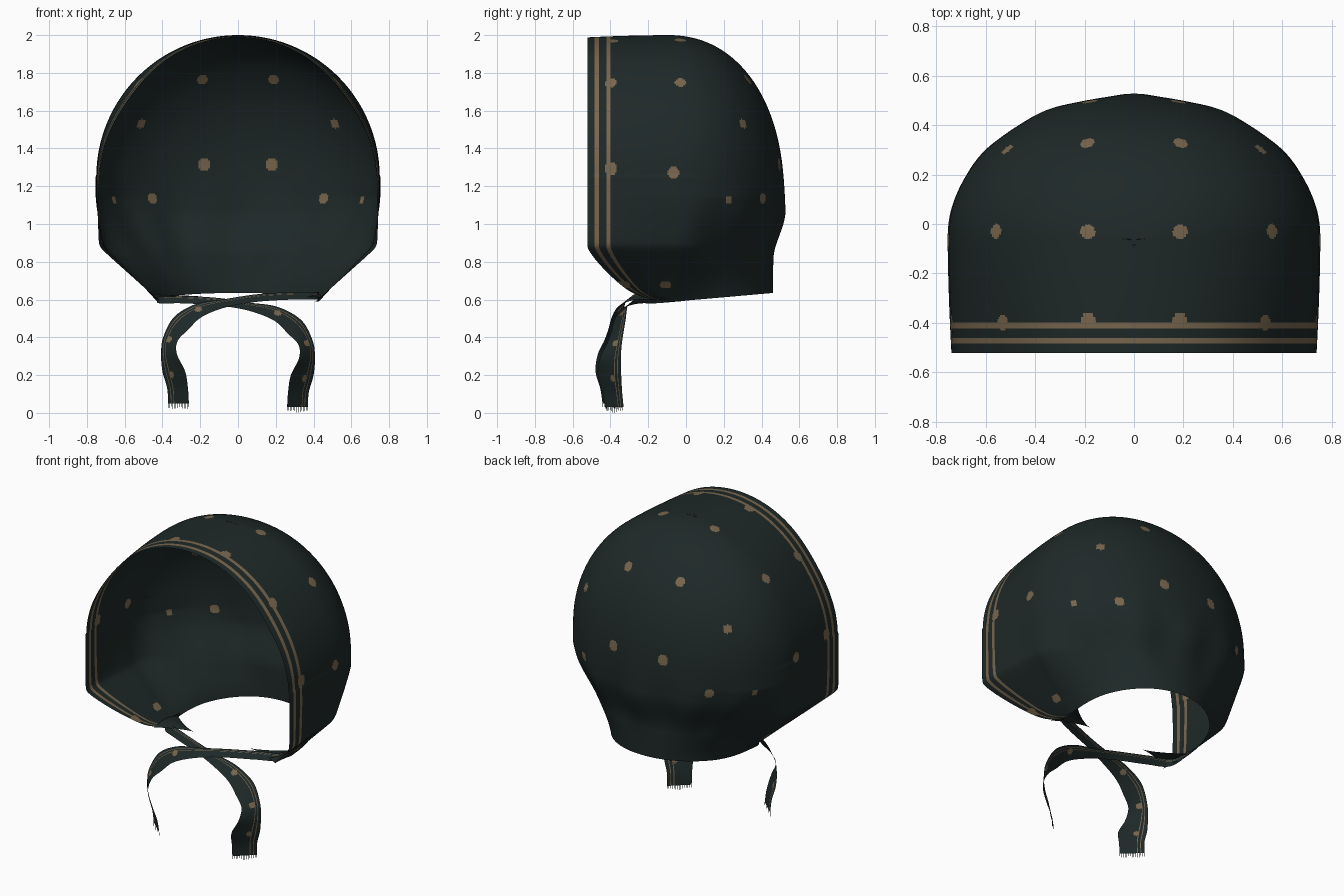
import bpy, math, random
from mathutils import Vector

if "Cube" in bpy.data.objects:
    bpy.data.objects.remove(bpy.data.objects["Cube"])

random.seed(4)


def material(name, rgb):
    m = bpy.data.materials.new(name)
    m.diffuse_color = (*rgb, 1)
    m.use_nodes = True
    m.node_tree.nodes["Principled BSDF"].inputs["Base Color"].default_value = m.diffuse_color
    return m


CLOTH = material("dark_green_cloth", (0.0132, 0.0215, 0.0212))
GOLD = material("dull_gold_print", (0.19, 0.135, 0.077))


def make_object(name, verts, faces, marks):
    me = bpy.data.meshes.new(name)
    me.from_pydata(verts, [], faces)
    me.materials.append(CLOTH)
    me.materials.append(GOLD)
    for p, k in zip(me.polygons, marks):
        p.material_index = k
        p.use_smooth = True
    me.update()
    ob = bpy.data.objects.new(name, me)
    bpy.context.collection.objects.link(ob)
    return ob


def grid_faces(rows, cols):
    return [(r * cols + c, r * cols + c + 1, (r + 1) * cols + c + 1, (r + 1) * cols + c)
            for r in range(rows - 1) for c in range(cols - 1)]


def centre(verts, f):
    return sum((verts[i] for i in f), Vector()) / len(f)


# ---------- hood: stacked U-shaped sections, open at the face and neck ----------
SIDE, BACK = 60, 230          # columns on each straight side, and round the back
COLS = 2 * SIDE + BACK + 1
Y0, EXP = -0.06, 2.2


def smooth(t):
    t = max(0.0, min(1.0, t))
    return t * t * (3 - 2 * t)


def half_width(z, back):
    # back = 0 on the face edge, 1 round the back, where the cloth gathers higher up
    if z > 1.25:
        return math.sqrt(max(0.0, 0.75 ** 2 - (z - 1.25) ** 2))
    d = (0.88 - z) / 0.29
    soft = 0.5 * (d + math.sqrt(d * d + 0.004))           # rounded corner at the jaw
    cheek = 0.755 - 0.335 * soft
    t = max(0.0, min(1.0, (1.14 - z) / 0.55))
    nape = 0.75 - 0.30 * (0.5 * smooth(t) + 0.5 * t)
    return cheek + (nape - cheek) * back


def back_depth(z):
    if z > 1.12:
        d = 0.62 * max(0.0, 1 - ((z - 1.12) / 0.88) ** EXP) ** (1 / EXP)
    else:
        d = 0.56 + 0.06 * smooth((z - 0.82) / 0.26)
    return d - 0.04


def front_edge(z):
    d = max(0.0, (0.88 - z) / 0.29)
    return -0.522 + 0.28 * d ** 1.3 + 0.12 * d ** 12


def spow(v):
    return math.copysign(abs(v) ** (2 / 2.06), v)


def hood_point(c, z):
    b, yf = back_depth(z), front_edge(z)
    if c < SIDE or c > SIDE + BACK:                       # straight cheek panels
        sgn = -1 if c < SIDE else 1
        s = (c if c < SIDE else COLS - 1 - c) / SIDE
        a = half_width(z, 0.3 * smooth(s))
        narrow = 0.022 + 0.063 * math.exp(-((z - 1.75) / 0.27) ** 2)
        x, y = a * (1 - narrow * (1 - s) ** 1.6), yf + (Y0 - yf) * s
        drop = 0.012 * (1 - s) ** 2 * smooth((z - 1.5) / 0.5)
    else:
        phi = math.pi * (c - SIDE) / BACK
        a = half_width(z, 0.3 + 0.7 * smooth(math.sin(phi) / 0.6))
        # soft gathers above the neck
        fold = 1 + 0.016 * math.sin(phi) * math.cos(13 * (phi - math.pi / 2)) \
            * math.exp(-((z - 0.98) / 0.17) ** 2)
        sgn = -1 if phi < math.pi / 2 else 1
        x, y = abs(a * spow(math.cos(phi)) * fold), Y0 + b * spow(math.sin(phi)) * fold
        drop = -0.045 * math.sin(phi) * smooth((0.85 - z) / 0.25)
    return Vector((sgn * x, y, z - drop))


heights = [0.59 + 0.66 * i / 75 for i in range(75)]
heights += [1.25 + 0.75 * math.sin(math.pi / 2 * i / 110) for i in range(111)]
verts = [hood_point(c, z) for z in heights for c in range(COLS)]
faces = grid_faces(len(heights), COLS)

# printed dots (x, y, z, radius), mirrored left and right and snapped on to the cloth
half_dots = [(0.19, 0.32, 1.76, 0.03), (0.50, 0.29, 1.53, 0.027), (0.18, 0.49, 1.31, 0.031),
             (0.44, 0.39, 1.14, 0.029), (0.64, 0.22, 1.13, 0.02), (0.56, -0.03, 1.745, 0.03),
             (0.19, -0.03, 1.97, 0.03), (0.75, -0.07, 1.27, 0.031), (0.52, -0.40, 1.74, 0.032),
             (0.185, -0.39, 1.97, 0.032), (0.74, -0.40, 1.29, 0.034),
             (0.49, -0.33, 0.70, 0.034), (0.50, -0.11, 0.68, 0.03)]
dots = []
for x, y, z, r in half_dots:
    p = Vector((x, y, z))
    q = min(verts, key=lambda v: (v - p).length_squared)
    dots += [(q, r * r), (Vector((-q.x, q.y, q.z)), r * r)]

marks = []
for i, f in enumerate(faces):
    c = i % (COLS - 1)
    edge = min(c, COLS - 2 - c)
    stripe = edge in (5, 6, 7, 13, 14, 15)                # two bands along the face edge
    m = centre(verts, f)
    marks.append(int(stripe or any((m - d).length_squared < rr for d, rr in dots)))
hood = make_object("hood", verts, faces, marks)


# ---------- chin tucks: pointed folds of cloth gathered in beside the knot ----------
def make_tuck(name, sgn):
    n, tip = 10, Vector((0.20, -0.165, 0.618))
    front, rear = Vector((0.44, -0.24, 0.612)), Vector((0.43, -0.01, 0.605))
    vs = []
    for j in range(n + 1):
        v = j / n
        for i in range(n + 1):
            u = i / n
            spine = front.lerp(rear, 0.5).lerp(tip, v)
            p = spine + (rear - front) * (u - 0.5) * (1 - v) ** 1.5
            p.z += 0.018 * math.sin(math.pi * u) * (1 - v)
            vs.append(Vector((sgn * p.x, p.y, p.z)))
    fs = grid_faces(n + 1, n + 1)
    return make_object(name, vs, fs, [0] * len(fs))


make_tuck("right_chin_tuck", 1)
make_tuck("left_chin_tuck", -1)

# ---------- ties: ribbons crossing under the chin, with frayed ends ----------
# centre x, y, z, then half-width vector x, y, z
path = [(-0.425, 0.0, 0.605, 0, 0.005, 0.012), (-0.415, -0.15, 0.60, 0, 0.012, 0.02),
        (-0.29, -0.215, 0.600, 0, 0.02, 0.02), (-0.10, -0.28, 0.588, 0, 0.02, 0.02),
        (0.06, -0.32, 0.562, 0, 0.03, 0.022), (0.20, -0.345, 0.525, 0.01, 0.035, 0.036),
        (0.30, -0.36, 0.455, 0.035, 0.04, 0.036), (0.358, -0.38, 0.37, 0.038, 0.042, 0.01),
        (0.365, -0.40, 0.29, 0.042, 0.055, 0), (0.34, -0.405, 0.20, 0.06, 0.062, 0),
        (0.32, -0.39, 0.11, 0.055, 0.052, 0), (0.315, -0.38, 0.03, 0.055, 0.05, 0)]


def spline(pts, steps):
    out = []
    for i in range(len(pts) - 1):
        p0, p1, p2, p3 = (pts[max(0, min(len(pts) - 1, i + k))] for k in (-1, 0, 1, 2))
        for s in range(steps):
            t = s / steps
            out.append([0.5 * (2 * b + (c - a) * t + (2 * a - 5 * b + 4 * c - d) * t * t
                               + (3 * b - a - 3 * c + d) * t ** 3)
                        for a, b, c, d in zip(p0, p1, p2, p3)])
    return out + [list(pts[-1])]


def make_tie(name, sgn, shift):
    W = 31
    rows = spline(path, 14)
    vs = []
    for r in rows:
        p, w = Vector(r[:3]), Vector(r[3:])
        for c in range(W):
            q = p + w * (2 * c / (W - 1) - 1)
            vs.append(Vector((sgn * q.x, q.y, q.z)) + shift)
    fs = grid_faces(len(rows), W)
    spots = [Vector((sgn * x, y, z)) + shift for x, y, z in
             ((0.365, -0.375, 0.37), (0.355, -0.39, 0.18), (0.21, -0.34, 0.53))]
    mk = [int(i % (W - 1) in (21, 25) or
              any((centre(vs, f) - s).length < 0.019 for s in spots)) for i, f in enumerate(fs)]
    # frayed threads
    end, w = Vector(path[-1][:3]), Vector(path[-1][3:])
    for k in range(15):
        a = end + w * (k / 7 - 1) * 0.98
        d = w.normalized() * 0.0015
        drop = Vector((0, 0, -random.uniform(0.015, 0.03) if k != 7 else -0.03))
        n = len(vs)
        for q in (a - d, a + d, a + d + drop, a - d + drop):
            vs.append(Vector((sgn * q.x, q.y, q.z)) + shift)
        fs.append((n, n + 1, n + 2, n + 3))
        mk.append(0)
    return make_object(name, vs, fs, mk)


make_tie("right_tie", 1, Vector((0, 0, 0)))
make_tie("left_tie", -1, Vector((0, -0.012, 0.02)))
